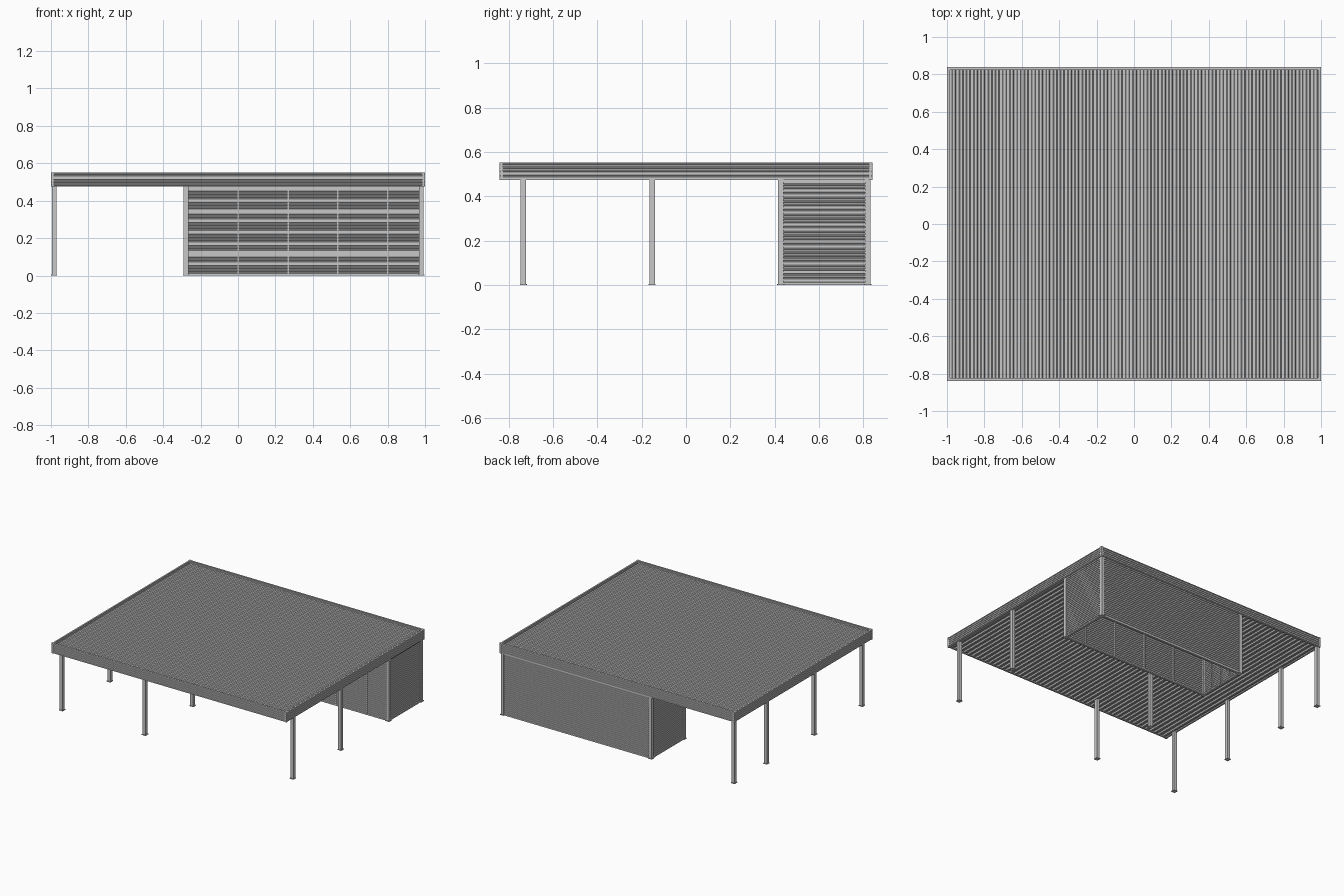
import bpy, bmesh
from mathutils import Vector

cube = bpy.data.objects.get("Cube")
if cube:
    bpy.data.objects.remove(cube, do_unlink=True)

steel = bpy.data.materials.new("galvanised_grey")
steel.use_nodes = True
GREY = (0.58, 0.58, 0.58, 1)
steel.diffuse_color = GREY
steel.node_tree.nodes["Principled BSDF"].inputs["Base Color"].default_value = GREY


def add_object(name, bm):
    bmesh.ops.recalc_face_normals(bm, faces=bm.faces)
    mesh = bpy.data.meshes.new(name)
    bm.to_mesh(mesh)
    bm.free()
    mesh.materials.append(steel)
    obj = bpy.data.objects.new(name, mesh)
    bpy.context.collection.objects.link(obj)
    return obj


def box(name, lo, hi):
    bm = bmesh.new()
    bmesh.ops.create_cube(bm, size=1)
    lo, hi = Vector(lo), Vector(hi)
    for v in bm.verts:
        v.co = (lo + hi) / 2 + v.co * (hi - lo)
    return add_object(name, bm)


def ribbed_sheet(name, origin, across, along, out, pitch, depth, thick):
    """Trapezoidal sheet: ribs repeat over 'across', run along 'along', rise toward 'out'."""
    origin, across, along, out = map(Vector, (origin, across, along, out))
    count = max(1, round(across.length / pitch))
    steps = [(0, 0), (0.3, 0), (0.42, 1), (0.78, 1), (0.9, 0)]
    profile = [((i + s) / count, h * depth) for i in range(count) for s, h in steps]
    profile.append((1, 0))
    bm = bmesh.new()
    rows = []
    for lift in (0, -thick):
        for end in (0, 1):
            rows.append([bm.verts.new(origin + across * t + along * end + out * (h + lift))
                         for t, h in profile])
    a, b, c, d = rows
    for lower, upper in ((a, b), (c, d), (a, c), (b, d)):
        for i in range(len(profile) - 1):
            bm.faces.new((lower[i], lower[i + 1], upper[i + 1], upper[i]))
    for i in (0, -1):
        bm.faces.new((a[i], b[i], d[i], c[i]))
    return add_object(name, bm)


ROOF_X, ROOF_Y = 1.0, 0.84
EAVE, TOP = 0.475, 0.552
POST_X = (-0.983, -0.278, 0.98)
POST_Y = (-0.733, -0.153, 0.428, 0.82)
HALF = 0.0125

# Roof deck and ribbed soffit
inner_x, inner_y = ROOF_X - 0.014, ROOF_Y - 0.014
for part, z, direction in (("roof_deck", 0.527, 1), ("soffit", 0.486, -1)):
    ribbed_sheet(part, (-inner_x, -inner_y, z), (2 * inner_x, 0, 0), (0, 2 * inner_y, 0),
                 (0, 0, direction), 0.039, 0.01, 0.002)

# Ribbed fascia on all four edges
rise = (0, 0, TOP - EAVE)
for sign, side in ((-1, "front"), (1, "back")):
    ribbed_sheet(side + "_fascia", (-ROOF_X, sign * (ROOF_Y - 0.004), EAVE), rise,
                 (2 * ROOF_X, 0, 0), (0, sign, 0), 0.0155, 0.004, 0.012)
for sign, side in ((-1, "right"), (1, "left")):
    ribbed_sheet(side + "_fascia", (sign * (ROOF_X - 0.004), -ROOF_Y, EAVE), rise,
                 (0, 2 * ROOF_Y, 0), (sign, 0, 0), 0.0155, 0.004, 0.012)

# Posts with base plates
for i, x in enumerate(POST_X):
    for j, y in enumerate(POST_Y):
        tag = f"_{i + 1}_{j + 1}"
        box("post" + tag, (x - HALF, y - HALF, 0), (x + HALF, y + HALF, EAVE + 0.01))
        plate = HALF + 0.004
        box("base_plate" + tag, (x - plate, y - plate, 0), (x + plate, y + plate, 0.005))

# Shed walls with horizontal ribs, floor channels and top rails
x0, x1 = POST_X[1], POST_X[2]
y0, y1 = POST_Y[2], POST_Y[3]
wall_rise = (0, 0, EAVE)
walls = (
    ("front_wall", (x0, y0, 0), (x1, y0, 0), (0, -1, 0)),
    ("back_wall", (x0, y1, 0), (x1, y1, 0), (0, 1, 0)),
    ("right_wall", (x0, y0, 0), (x0, y1, 0), (-1, 0, 0)),
    ("left_wall", (x1, y0, 0), (x1, y1, 0), (1, 0, 0)),
)
for name, start, end, out in walls:
    start, end, out = Vector(start), Vector(end), Vector(out)
    run = end - start
    ribbed_sheet(name, start + out * 0.003, wall_rise, run, out, 0.0155, 0.004, 0.002)
    pad = Vector((abs(out.x), abs(out.y), 0)) * 0.009
    box(name + "_floor_channel", start - pad, end + pad + Vector((0, 0, 0.01)))
    box(name + "_top_rail", start - pad + Vector((0, 0, EAVE - 0.01)),
        end + pad + Vector((0, 0, EAVE)))

# Wall studs: front wall joints show on both faces, side wall studs stay inside
for k in range(4):
    x = 0.8 - k * 0.266
    box(f"front_wall_stud_{k + 1}", (x - 0.004, y0 - 0.009, 0), (x + 0.004, y0 + 0.01, EAVE))
for k in range(3):
    y = y0 + (k + 1) * (y1 - y0) / 4
    box(f"right_wall_stud_{k + 1}", (x0, y - 0.004, 0), (x0 + 0.01, y + 0.004, EAVE))
